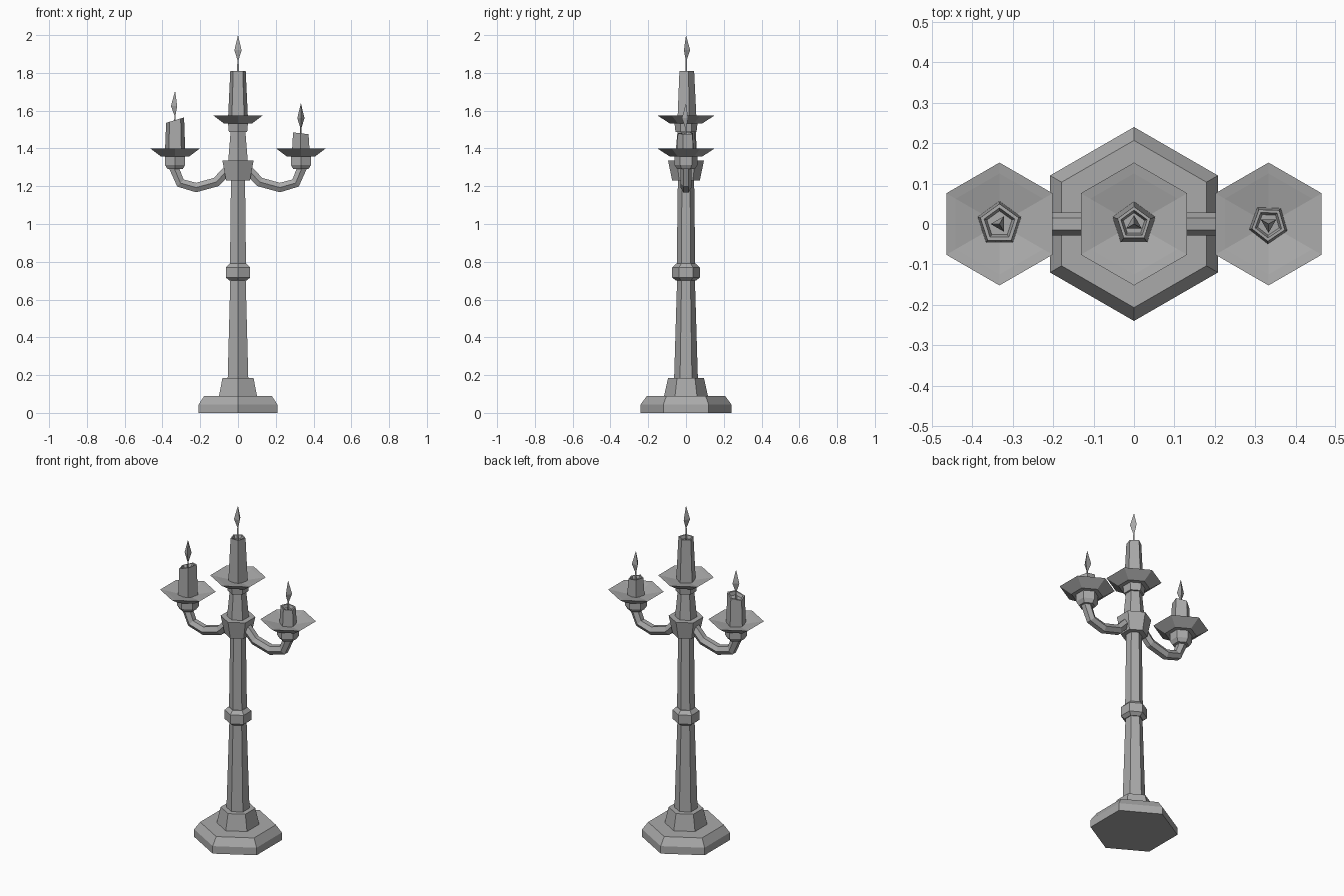
import bpy, bmesh, math
from mathutils import Vector

cube = bpy.data.objects.get("Cube")
if cube:
    bpy.data.objects.remove(cube, do_unlink=True)

GREY = (0.4, 0.4, 0.4, 1)
grey = bpy.data.materials.new("plain grey")
grey.use_nodes = True
grey.diffuse_color = GREY
grey.node_tree.nodes["Principled BSDF"].inputs["Base Color"].default_value = GREY


def skin(name, rings, mirror=False):
    """Bridge equal rings of points into a closed, flat-shaded solid."""
    bm = bmesh.new()
    loops = [[bm.verts.new(p) for p in ring] for ring in rings]
    for a, b in zip(loops, loops[1:]):
        for i in range(len(a)):
            j = (i + 1) % len(a)
            bm.faces.new((a[i], a[j], b[j], b[i]))
    bm.faces.new(loops[0][::-1])
    bm.faces.new(loops[-1])
    bmesh.ops.remove_doubles(bm, verts=bm.verts, dist=0.0002)
    bmesh.ops.recalc_face_normals(bm, faces=bm.faces)
    mesh = bpy.data.meshes.new(name)
    bm.to_mesh(mesh)
    bm.free()
    mesh.materials.append(grey)
    ob = bpy.data.objects.new(name, mesh)
    bpy.context.collection.objects.link(ob)
    if mirror:
        ob.modifiers.new("mirror", 'MIRROR').use_mirror_merge = False
    return ob


def ring(r, z, x=0, sides=6, turn=90, tilt=0):
    """Regular polygon; tilt raises the ring towards +x."""
    angles = [math.radians(turn + 360 * i / sides) for i in range(sides)]
    return [(x + r * math.cos(a), r * math.sin(a), z + tilt * r * math.cos(a))
            for a in angles]


def lathe(name, profile, x=0, z=0, sides=6, turn=90, mirror=False):
    return skin(name, [ring(r, z + h, x, sides, turn) for r, h in profile], mirror)


# Foot, column and collars
lathe("foot", [(0.24, 0), (0.24, 0.045), (0.207, 0.09), (0.116, 0.09), (0.095, 0.185), (0.06, 0.185)])
lathe("lower_column", [(0.063, 0.18), (0.047, 0.71)])
lathe("column_knob", [(0.052, 0.70), (0.073, 0.716), (0.073, 0.77), (0.052, 0.79)])
lathe("upper_column", [(0.049, 0.78), (0.043, 1.24)])
lathe("arm_collar", [(0.073, 1.23), (0.095, 1.335), (0.06, 1.335)])
lathe("neck", [(0.06, 1.33), (0.045, 1.49)])
lathe("neck_ring", [(0.056, 1.488), (0.061, 1.535)])

# Drip dishes with a thin flat rim and a hollow middle
DISH = [(0.087, -0.042), (0.152, 0), (0.125, -0.004), (0.0, -0.03)]
ARM_X = 0.333
lathe("centre_dish", DISH, z=1.575)
lathe("side_dishes", DISH, x=ARM_X, z=1.4, mirror=True)
lathe("side_cups", [(0.046, 1.29), (0.061, 1.312), (0.061, 1.36)], x=ARM_X, mirror=True)

# Curved arms: hexagonal tube swept along a path
path = [Vector((x, 0, z)) for x, z in
        [(0.05, 1.29), (0.116, 1.222), (0.222, 1.193), (0.305, 1.217), (0.34, 1.30)]]
sections = []
for i, p in enumerate(path):
    t_in = (p - path[max(i - 1, 0)]).normalized()
    t_out = (path[min(i + 1, len(path) - 1)] - p).normalized()
    t = (t_in + t_out).normalized()
    across = Vector((-t.z, 0, t.x))
    sections.append([p + 0.029 * (Vector((0, math.cos(a), 0)) + across * math.sin(a))
                     for a in (math.tau * k / 6 for k in range(6))])
skin("curved_arms", sections, mirror=True)


# Candles with a sunken top, each with a wick and a three-sided flame
def candle(name, x, bottom, top, r0, r1, turn, tilt, flame_z, flame_turn):
    skin(name + "_candle", [
        ring(r0, bottom, x, 5, turn),
        ring(r1, top, x, 5, turn, tilt),
        ring(r1 * 0.8, top, x, 5, turn, tilt),
        ring(r1 * 0.65, top - 0.018, x, 5, turn, tilt)])
    lathe(name + "_flame",
          [(0.006, -0.03), (0.004, 0.05), (0.022, 0.10), (0.0, 0.18)],
          x, flame_z, 3, flame_turn)


candle("centre", 0, 1.545, 1.81, 0.056, 0.043, 90, 0, 1.82, 90)
candle("right", -ARM_X, 1.37, 1.55, 0.057, 0.05, 90, 0.3, 1.525, 180)
candle("left", ARM_X, 1.37, 1.48, 0.05, 0.043, 268, -0.12, 1.46, 270)
